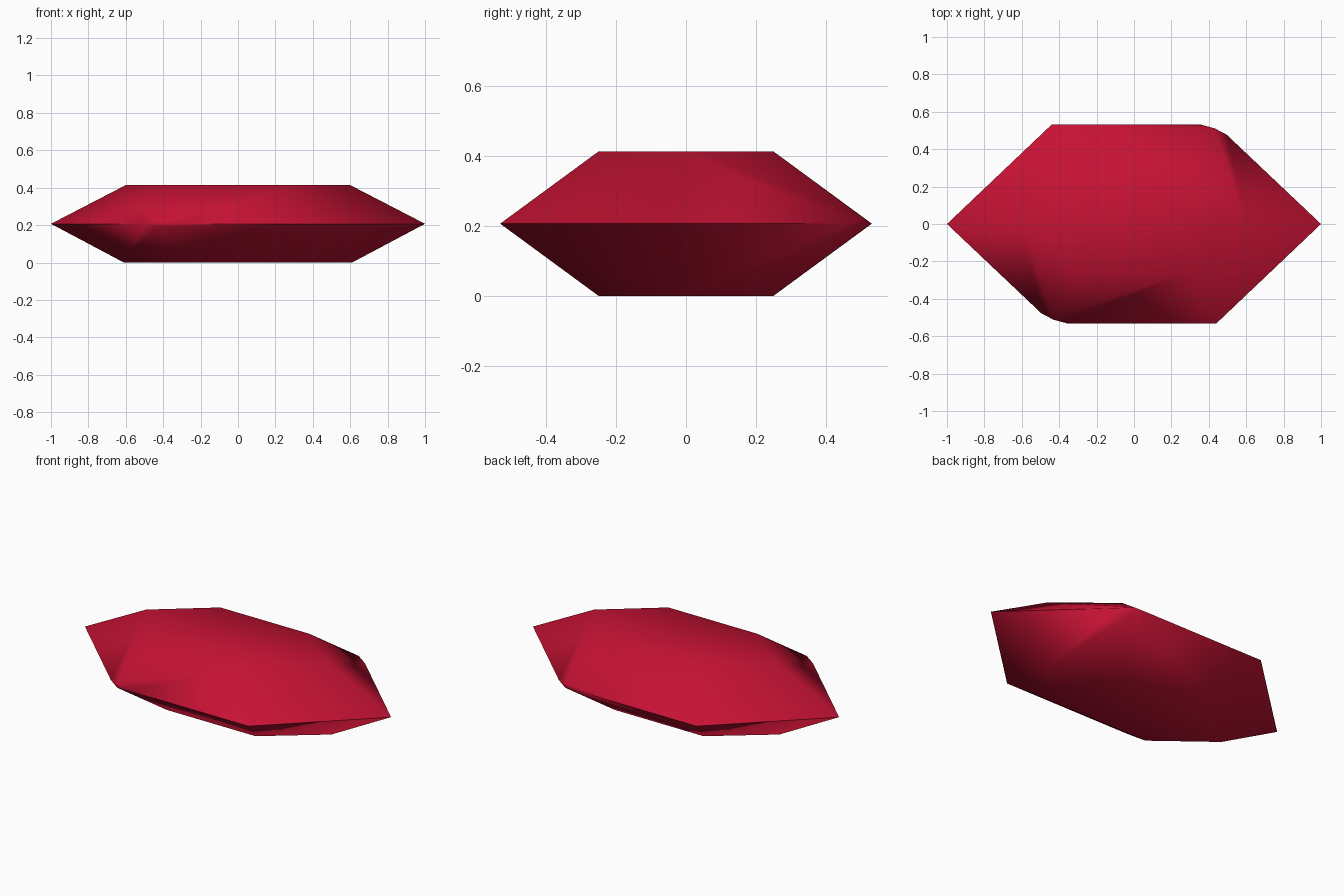
import bpy, bmesh, math

if "Cube" in bpy.data.objects:
    bpy.data.objects.remove(bpy.data.objects["Cube"])

H = 0.207  # half the gem thickness
bm = bmesh.new()

def half_turn(points):
    """Each point plus its twin rotated 180 degrees about z."""
    return [(s * x, s * y, z) for x, y, z in points for s in (1, -1)]

# flat top and bottom tables: stretched hexagons
points = []
for z, tip in ((0.0, 0.61), (2 * H, 0.60)):
    points += half_turn([(tip, 0, z), (0.29, 0.25, z), (0.29, -0.25, z)])

# wide girdle: tips, sharp corners, and one chipped corner on each side
points += half_turn([(1, 0, H), (-0.44, 0.532, H),
                     (0.496, 0.477, H), (0.355, 0.532, H),
                     (0.43, 0.512, H + 0.0135), (0.43, 0.512, H - 0.0135)])

for p in points:
    bm.verts.new(p)
bmesh.ops.convex_hull(bm, input=bm.verts[:])
bmesh.ops.dissolve_limit(bm, angle_limit=math.radians(1),
                         verts=bm.verts[:], edges=bm.edges[:])
bmesh.ops.recalc_face_normals(bm, faces=bm.faces[:])

mesh = bpy.data.meshes.new("gem")
bm.to_mesh(mesh)
bm.free()
gem = bpy.data.objects.new("gem", mesh)
bpy.context.collection.objects.link(gem)

# ruby red
red = bpy.data.materials.new("ruby red")
red.diffuse_color = (0.56, 0.006, 0.034, 1)
red.use_nodes = True
red.node_tree.nodes["Principled BSDF"].inputs["Base Color"].default_value = red.diffuse_color
mesh.materials.append(red)

# soft facets, sharp girdle
bpy.context.view_layer.objects.active = gem
gem.select_set(True)
bpy.ops.object.shade_smooth_by_angle(angle=math.radians(60))
